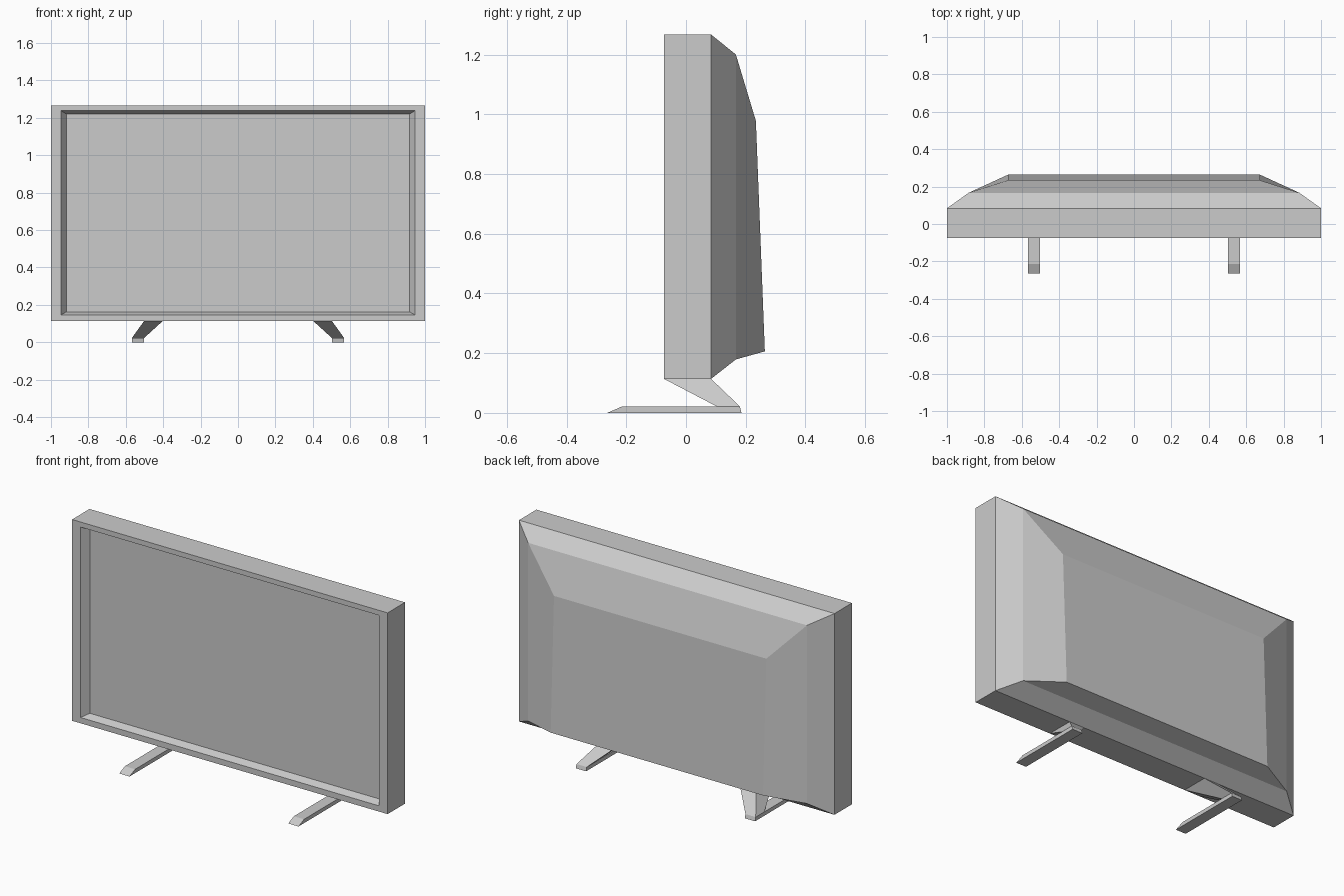
import bpy
import bmesh

if "Cube" in bpy.data.objects:
    bpy.data.objects.remove(bpy.data.objects["Cube"])


def upright_ring(x0, x1, zb, zt, yb, yt=None):
    """Rectangle facing front; the bottom and top edges may differ in depth."""
    yt = yb if yt is None else yt
    return [(x0, yb, zb), (x1, yb, zb), (x1, yt, zt), (x0, yt, zt)]


def flat_ring(x0, x1, y0, y1, z):
    """Horizontal rectangle facing down."""
    return [(x0, y1, z), (x1, y1, z), (x1, y0, z), (x0, y0, z)]


def loft(name, rings, start=True, end=True):
    """Bridge successive four-sided rings into a flat-faced shell."""
    bm = bmesh.new()
    loops = [[bm.verts.new(p) for p in ring] for ring in rings]
    for a, b in zip(loops, loops[1:]):
        for i in range(4):
            j = (i + 1) % 4
            bm.faces.new((a[i], b[i], b[j], a[j]))
    if start:
        bm.faces.new(loops[0])
    if end:
        bm.faces.new(loops[-1][::-1])
    mesh = bpy.data.meshes.new(name)
    bm.to_mesh(mesh)
    bm.free()
    obj = bpy.data.objects.new(name, mesh)
    bpy.context.collection.objects.link(obj)
    return obj


FRONT, REAR, RECESS = -0.074, 0.084, -0.032
screen_edge = upright_ring(-0.917, 0.917, 0.163, 1.22, RECESS)
frame_back = upright_ring(-1, 1, 0.114, 1.267, REAR)

# Screen panel, set back inside the frame
screen = loft("screen", [screen_edge], end=False)

# Frame: bevelled recess wall, bezel and outer sides
loft("frame", [
    screen_edge,
    upright_ring(-0.946, 0.946, 0.147, 1.238, FRONT),
    upright_ring(-1, 1, 0.114, 1.267, FRONT),
    frame_back,
], start=False, end=False)

# Rear cover: two sloped steps to a slightly leaning back panel
loft("rear_cover", [
    frame_back,
    upright_ring(-0.884, 0.884, 0.179, 1.2, 0.167),
    upright_ring(-0.673, 0.673, 0.206, 0.978, 0.264, 0.234),
], start=False)

# Stand: flat foot bars and slanted struts, mirrored to the other side
foot = loft("stand_foot", [
    upright_ring(0.503, 0.568, 0, 0.022, -0.264, -0.213),
    upright_ring(0.503, 0.568, 0, 0.022, 0.186, 0.18),
])
strut = loft("stand_strut", [
    flat_ring(0.503, 0.568, 0.102, 0.18, 0.022),
    flat_ring(0.402, 0.502, FRONT, REAR, 0.114),
])
for part in (foot, strut):
    part.modifiers.new("Mirror", 'MIRROR').use_axis[0] = True
